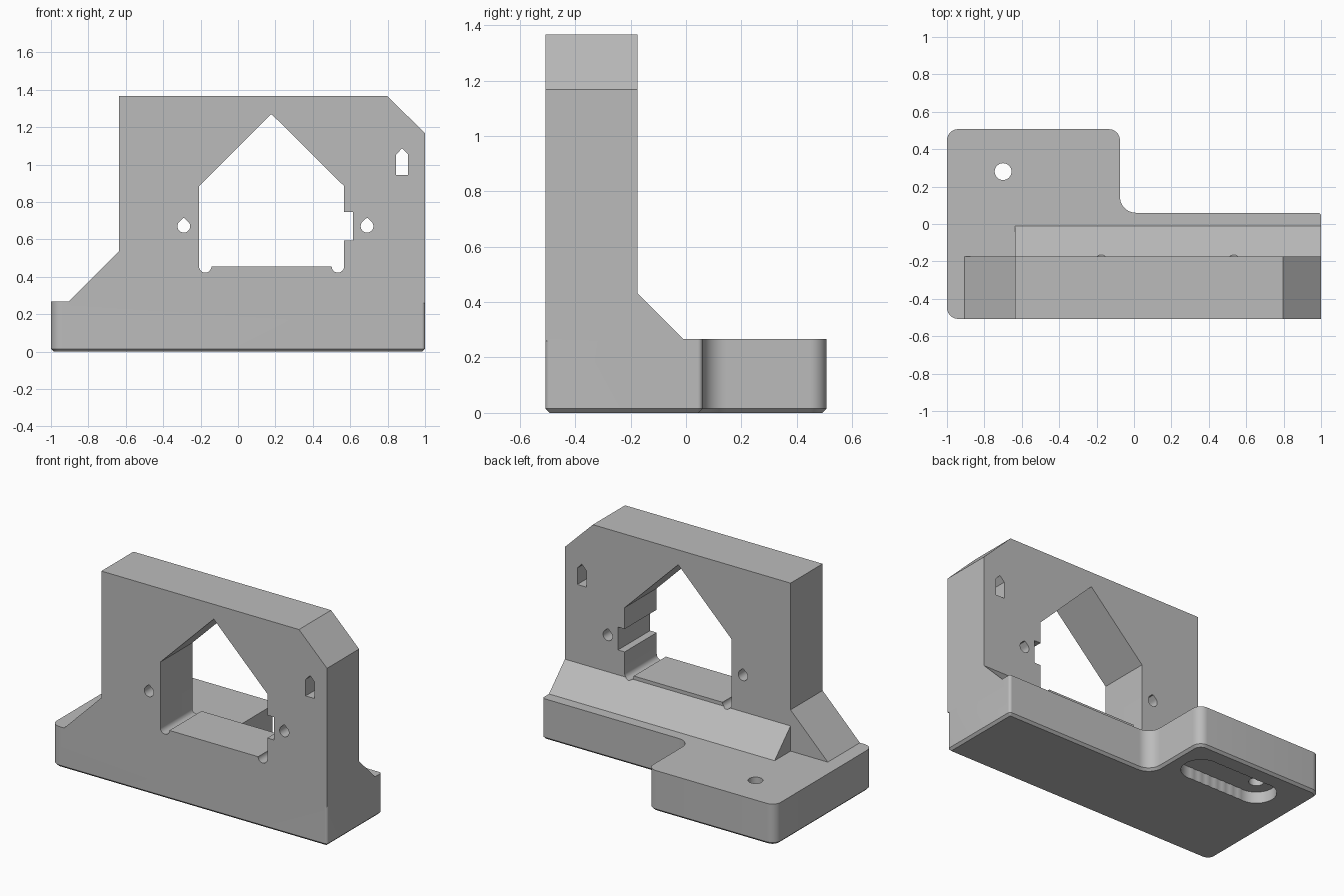
import bpy, bmesh, math
from mathutils import Vector

if "Cube" in bpy.data.objects:
    bpy.data.objects.remove(bpy.data.objects["Cube"])

grey = bpy.data.materials.new("plain_grey")
grey.diffuse_color = (0.5, 0.5, 0.5, 1)
grey.use_nodes = True
grey.node_tree.nodes["Principled BSDF"].inputs["Base Color"].default_value = grey.diffuse_color


def loft(name, rings):
    """Closed solid through rings of equal point count."""
    bm = bmesh.new()
    loops = [[bm.verts.new(p) for p in ring] for ring in rings]
    n = len(loops[0])
    for a, b in zip(loops, loops[1:]):
        for i in range(n):
            j = (i + 1) % n
            bm.faces.new((a[i], a[j], b[j], b[i]))
    bm.faces.new(loops[0][::-1])
    bm.faces.new(loops[-1])
    bmesh.ops.recalc_face_normals(bm, faces=bm.faces)
    mesh = bpy.data.meshes.new(name)
    bm.to_mesh(mesh)
    bm.free()
    mesh.materials.append(grey)
    ob = bpy.data.objects.new(name, mesh)
    bpy.context.collection.objects.link(ob)
    return ob


def prism(name, pts, axis, lo, hi):
    """Extrude a 2D profile along one axis."""
    put = {"x": lambda a, b, t: (t, a, b),
           "y": lambda a, b, t: (a, t, b),
           "z": lambda a, b, t: (a, b, t)}[axis]
    return loft(name, [[put(a, b, t) for a, b in pts] for t in (lo, hi)])


def arc(cx, cy, r, start, end, n):
    return [(cx + r * math.cos(math.radians(start + (end - start) * i / n)),
             cy + r * math.sin(math.radians(start + (end - start) * i / n)))
            for i in range(n + 1)]


def circle(cx, cy, r, n=32):
    return arc(cx, cy, r, 0, 360, n)[:-1]


def combine(target, tool, operation):
    mod = target.modifiers.new("combine", "BOOLEAN")
    mod.operation = operation
    mod.solver = "EXACT"
    mod.object = tool
    bpy.context.view_layer.objects.active = target
    bpy.ops.object.modifier_apply(modifier=mod.name)
    bpy.data.objects.remove(tool, do_unlink=True)


# Base plate: rounded L outline with a chamfered underside
Y0, Y1, TOP = -0.507, 0.507, 0.267
CH = 0.015


def base_ring(d, z):
    # corner x, corner y, radius, arc start, arc end, outward signs
    ring = []
    for x, y, r, start, sx, sy in [
            (-1, Y0, 0.06, 180, -1, -1), (1, Y0, 0.017, 270, 1, -1),
            (1, 0.06, 0.017, 0, 1, 1), (-0.075, 0.06, -0.085, 270, 1, 1),
            (-0.075, Y1, 0.06, 0, 1, 1), (-1, Y1, 0.06, 90, -1, 1)]:
        x, y = x - sx * d, y - sy * d
        if r > 0:
            r -= d
            ring += arc(x - sx * r, y - sy * r, r, start, start + 90, 10)
        else:
            r = -r + d
            ring += arc(x + r, y + r, r, 270, 180, 10)
    return [(px, py, z) for px, py in ring]


body = loft("bracket", [base_ring(CH, 0), base_ring(0, CH), base_ring(0, TOP)])

# Upright wall with sloped left foot and clipped right corner
LOW = TOP - 0.007
combine(body, prism("wall", [
    (-0.912, LOW), (-0.635, 0.537), (-0.635, 1.367), (0.797, 1.367),
    (1, 1.167), (1, LOW)], "y", Y0, -0.175), "UNION")

# Sloped rib behind the wall
combine(body, prism("rear_rib", [
    (-0.3, LOW), (-0.003, LOW), (-0.175, 0.432), (-0.3, 0.432)],
    "x", -0.635, 1), "UNION")

# House-shaped window with side notch
cuts = [[(-0.208, 0.455), (0.567, 0.455), (0.567, 0.595), (0.615, 0.595),
         (0.615, 0.745), (0.567, 0.745), (0.567, 0.885), (0.179, 1.27),
         (-0.208, 0.885)]]
# Corner reliefs
cuts += [circle(x, 0.455, 0.033) for x in (-0.175, 0.534)]
# Teardrop screw holes
for x in (-0.29, 0.69):
    cuts.append(arc(x, 0.67, 0.034, 135, 405, 24) + [(x + 0.004, 0.713), (x - 0.004, 0.713)])
# Small pointed slot
cuts.append([(0.845, 0.945), (0.91, 0.945), (0.91, 1.053), (0.8775, 1.087), (0.845, 1.053)])
for pts in cuts:
    combine(body, prism("cutter", pts, "y", -0.7, 0.2), "DIFFERENCE")

# Bolt hole and scalloped recess in the underside
combine(body, prism("cutter", circle(-0.7, 0.28, 0.045), "z", -0.1, 0.5), "DIFFERENCE")
R, STEP, N = 0.12, 0.06, 7
half = math.degrees(math.asin(STEP / 2 / R))
slot = arc(-0.7, 0.28, R, 90 - half, 270 + half, 28)
for i in range(1, N):
    slot += arc(-0.7 + i * STEP, 0.28, R, 270 - half, 270 + half, 4)[1:]
slot += arc(-0.7 + N * STEP, 0.28, R, 270 - half, 450 + half, 28)[1:]
for i in range(N - 1, 0, -1):
    slot += arc(-0.7 + i * STEP, 0.28, R, 90 - half, 90 + half, 4)[1:]
combine(body, prism("cutter", slot, "z", -0.1, 0.075), "DIFFERENCE")

# Smooth the rounded parts only
bpy.ops.object.select_all(action="DESELECT")
body.select_set(True)
bpy.context.view_layer.objects.active = body
bpy.ops.object.shade_smooth_by_angle(angle=math.radians(25))
